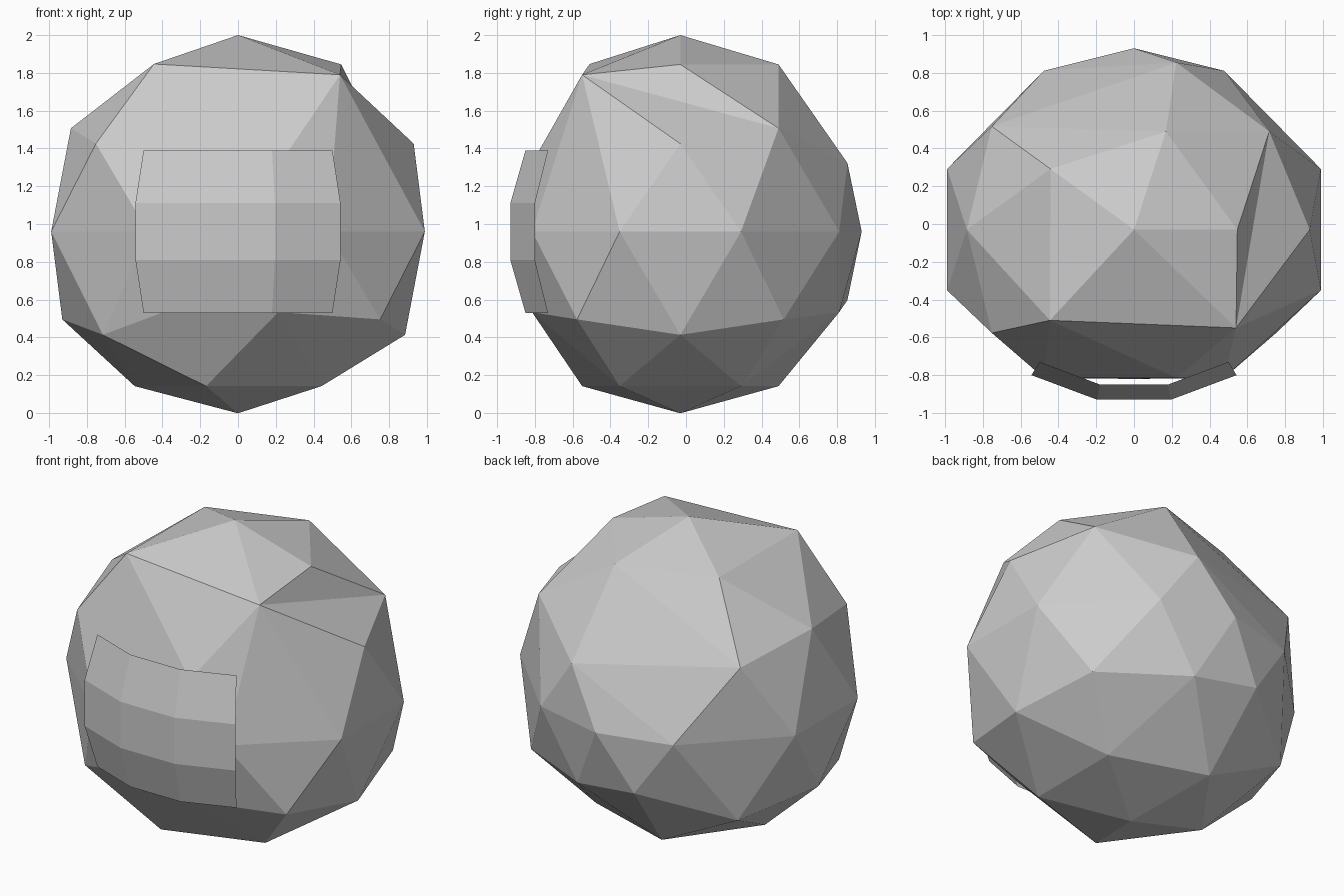
import bpy, bmesh
from mathutils import Vector

if "Cube" in bpy.data.objects:
    bpy.data.objects.remove(bpy.data.objects["Cube"])

CENTRE = Vector((0, -0.03, 0.96))
R = 1.04


def add_object(name, bm):
    bmesh.ops.recalc_face_normals(bm, faces=bm.faces)
    mesh = bpy.data.meshes.new(name)
    bm.to_mesh(mesh)
    bm.free()
    obj = bpy.data.objects.new(name, mesh)
    bpy.context.collection.objects.link(obj)
    return obj


def near(v, *p):
    return (v - Vector(p)).length < 0.03


# Body: coarse icosphere with flattened front, back and base
src = bmesh.new()
bmesh.ops.create_icosphere(src, subdivisions=2, radius=1)
points = []
for vert in src.verts:
    v = vert.co.copy()
    # corners collapsed into their neighbours
    if any(near(v, *p) for p in ((-0.263, 0.809, 0.526), (-0.263, -0.809, 0.526),
                                 (0.162, -0.5, 0.851))):
        continue
    if near(v, 0.688, -0.5, 0.526):
        points.append(Vector((0.54, -0.55, 1.79)))
        continue
    if near(v, -0.425, -0.309, 0.851):
        points.append(Vector((-0.445, -0.51, 1.847)))
        continue
    p = v * R
    if abs(v.y) > 0.8:
        p.x *= 0.78
        p.z *= 0.78
        if v.y < 0:
            p.y = -0.785 if v.y > -0.95 else -0.79
        elif v.y > 0.95:
            p.y = 0.96
    if v.z < -0.8:
        p.z *= 0.925
    points.append(p + CENTRE)
src.free()

bm = bmesh.new()
for p in points:
    bm.verts.new(p)
hull = bmesh.ops.convex_hull(bm, input=bm.verts[:])
loose = [v for v in bm.verts if not v.link_faces]
bmesh.ops.delete(bm, geom=loose, context='VERTS')

# Shallow dent on the upper right shoulder
for e in bm.edges[:]:
    a, b = sorted((v.co for v in e.verts), key=lambda c: c.z)
    if near(a, 0.93, -0.03, 1.425) and near(b, 0.547, -0.03, 1.845):
        bmesh.utils.edge_rotate(e, True)
        break
add_object("body", bm)

# Front panel: thin curved sheet of three by three faces
bm = bmesh.new()
rows = []
for z, outer in ((0.53, True), (0.81, False), (1.11, False), (1.39, True)):
    xe, ye, xi, yi = (0.5, -0.73, 0.18, -0.85) if outer else (0.543, -0.8, 0.195, -0.93)
    rows.append([bm.verts.new((x, y, z)) for x, y in
                 ((-xe, ye), (-xi, yi), (xi, yi), (xe, ye))])
for low, high in zip(rows, rows[1:]):
    for i in range(3):
        bm.faces.new((low[i], low[i + 1], high[i + 1], high[i]))
panel = add_object("front_panel", bm)
if panel.data.polygons[4].normal.y > 0:
    panel.data.flip_normals()
